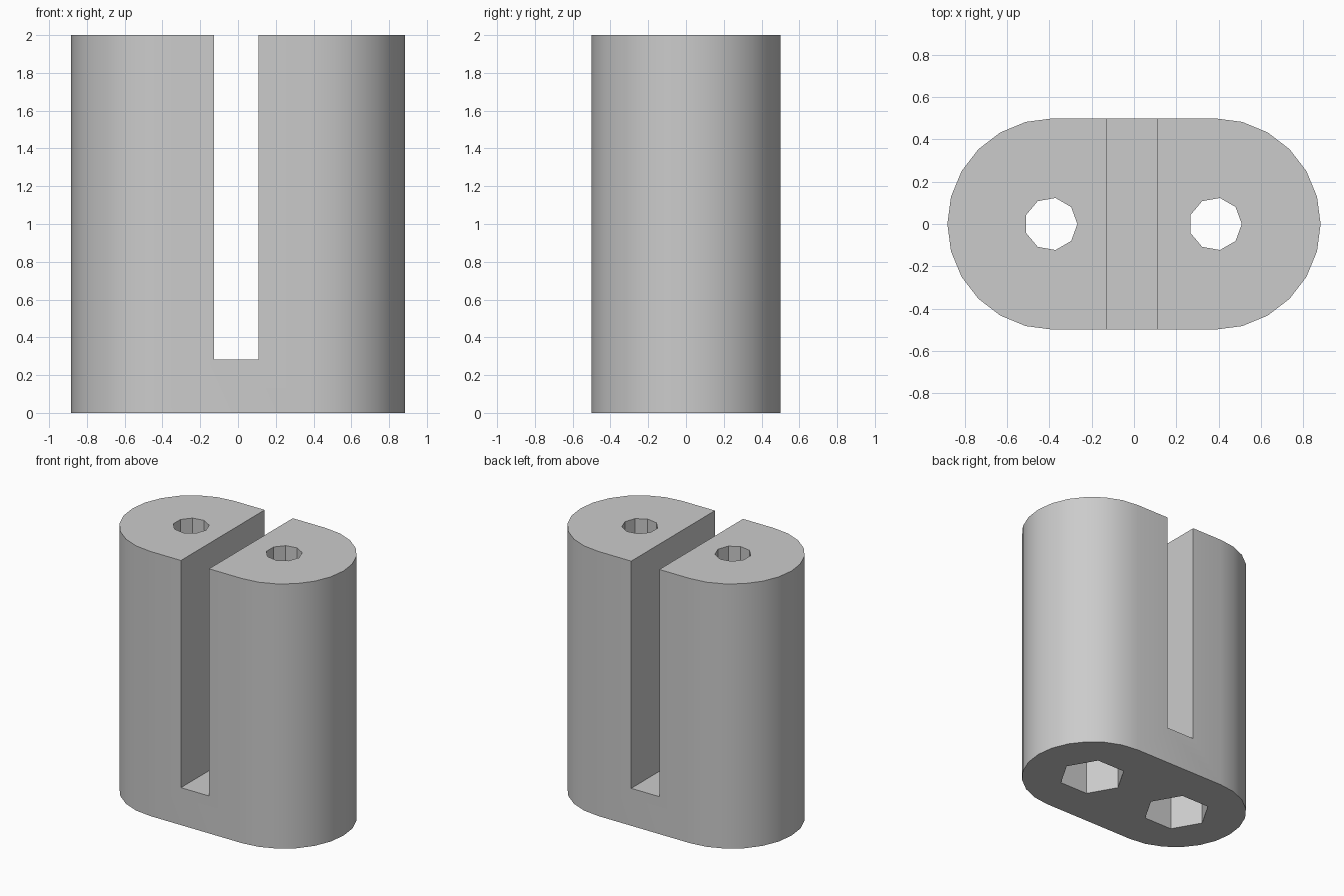
import bpy, bmesh, math

default = bpy.data.objects.get("Cube")
if default:
    bpy.data.objects.remove(default, do_unlink=True)

HEIGHT = 2.0
RADIUS = 0.5
END_X = 0.383
HOLES_X = (-0.393, 0.385)
NUT_DEPTH = 0.4


def ring(cx, r, sides, start=0.0, count=None):
    """Points on a circle around (cx, 0)."""
    return [(cx + r * math.cos(start + math.tau * i / sides),
             r * math.sin(start + math.tau * i / sides))
            for i in range(count or sides)]


def prism(name, outline, z0, z1):
    """Extrude a flat outline from z0 to z1."""
    bm = bmesh.new()
    face = bm.faces.new([bm.verts.new((x, y, z0)) for x, y in outline])
    top = bmesh.ops.extrude_face_region(bm, geom=[face])["geom"]
    verts = [v for v in top if isinstance(v, bmesh.types.BMVert)]
    bmesh.ops.translate(bm, verts=verts, vec=(0, 0, z1 - z0))
    bmesh.ops.recalc_face_normals(bm, faces=bm.faces)
    mesh = bpy.data.meshes.new(name)
    bm.to_mesh(mesh)
    bm.free()
    obj = bpy.data.objects.new(name, mesh)
    bpy.context.collection.objects.link(obj)
    return obj


# Grey material
grey = bpy.data.materials.new("light_grey")
grey.use_nodes = True
color = (0.6, 0.6, 0.6, 1)
grey.diffuse_color = color
grey.node_tree.nodes["Principled BSDF"].inputs["Base Color"].default_value = color

# Body: rounded-end block
outline = (ring(END_X, RADIUS, 24, -math.pi / 2, 13)
           + ring(-END_X, RADIUS, 24, math.pi / 2, 13))
body = prism("slotted_block", outline, 0, HEIGHT)
body.data.materials.append(grey)

# Cutters: central slot, bolt holes and hexagonal nut pockets
cutters = [prism("slot_cutter",
                 [(-0.127, -1), (0.108, -1), (0.108, 1), (-0.127, 1)], 0.283, 2.2)]
for x in HOLES_X:
    cutters.append(prism("bolt_hole_cutter", ring(x, 0.125, 9), -0.1, 2.1))
    cutters.append(prism("nut_pocket_cutter", ring(x, 0.236, 6), -0.2, NUT_DEPTH))

bpy.ops.object.select_all(action="DESELECT")
body.select_set(True)
bpy.context.view_layer.objects.active = body
for cutter in cutters:
    cutter.hide_render = True
    mod = body.modifiers.new("cut", "BOOLEAN")
    mod.operation = "DIFFERENCE"
    mod.solver = "EXACT"
    mod.object = cutter
    bpy.ops.object.modifier_apply(modifier=mod.name)
    bpy.data.objects.remove(cutter, do_unlink=True)

# Smooth round ends, crisp hole and slot edges
bpy.ops.object.shade_smooth_by_angle(angle=math.radians(30))
